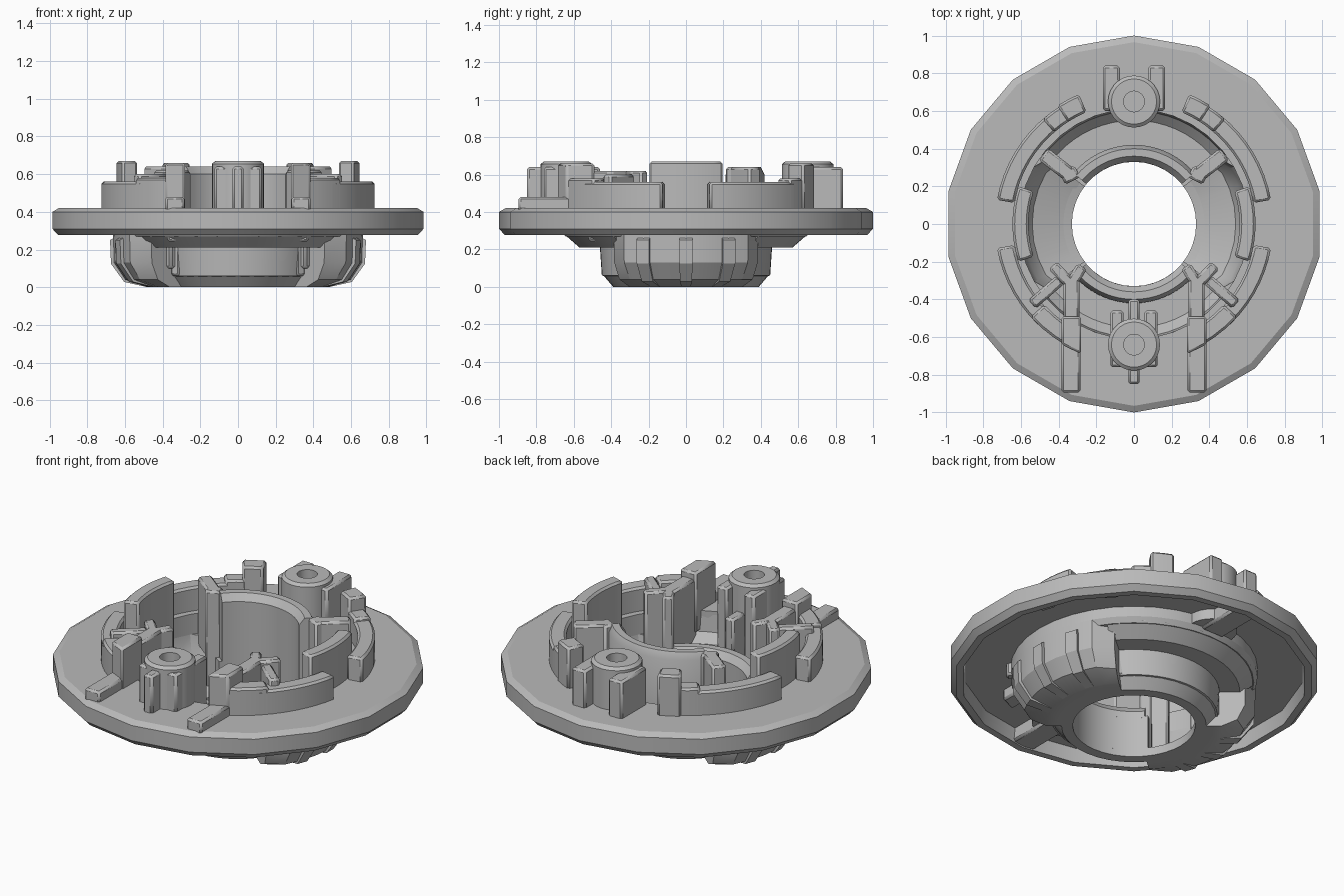
import bpy, bmesh
from math import sin, cos, radians
from mathutils import Vector

cube = bpy.data.objects.get("Cube")
if cube:
    bpy.data.objects.remove(cube, do_unlink=True)

grey = bpy.data.materials.new("plain_grey")
grey.use_nodes = True
grey.diffuse_color = (0.49, 0.49, 0.49, 1)
grey.node_tree.nodes["Principled BSDF"].inputs["Base Color"].default_value = grey.diffuse_color


def finish(name, bm, bevel=0.0):
    bmesh.ops.recalc_face_normals(bm, faces=bm.faces)
    mesh = bpy.data.meshes.new(name)
    bm.to_mesh(mesh)
    bm.free()
    obj = bpy.data.objects.new(name, mesh)
    bpy.context.collection.objects.link(obj)
    mesh.materials.append(grey)
    if bevel:
        mod = obj.modifiers.new("edge_chamfer", "BEVEL")
        mod.width, mod.segments = bevel, 1
        mod.limit_method, mod.angle_limit = "ANGLE", radians(40)
    bpy.ops.object.select_all(action="DESELECT")
    obj.select_set(True)
    bpy.context.view_layer.objects.active = obj
    bpy.ops.object.shade_smooth_by_angle(angle=radians(30))
    return obj


def revolve(name, profile, start=0, end=360, steps=36, centre=(0, 0), bevel=0.0, taper=1.0):
    """Sweep a closed (radius, height) profile; taper pulls the end sections inwards."""
    bm = bmesh.new()
    full = end - start == 360
    rings = []
    for i in range(steps if full else steps + 1):
        a = radians(start + (end - start) * i / steps)
        pull = taper if i in (0, steps) else 1
        ring = []
        for r, z in profile:
            r = 0.45 + (r - 0.45) * pull if r > 0.45 else r
            ring.append(bm.verts.new((centre[0] + r * cos(a), centre[1] + r * sin(a), z)))
        rings.append(ring)
    pairs = list(zip(rings, rings[1:])) + ([(rings[-1], rings[0])] if full else [])
    n = len(profile)
    for p, q in pairs:
        for j in range(n):
            k = (j + 1) % n
            bm.faces.new((p[j], p[k], q[k], q[j]))
    if not full:
        bm.faces.new(rings[0])
        bm.faces.new(rings[-1][::-1])
    return finish(name, bm, bevel)


def wall(name, r0, r1, z0, z1, start, end, steps=8, bevel=0.012):
    return revolve(name, [(r0, z0), (r1, z0), (r1, z1), (r0, z1)], start, end, steps, bevel=bevel)


def prism(name, outline, z0, z1, bevel=0.012):
    bm = bmesh.new()
    low = [bm.verts.new((x, y, z0)) for x, y in outline]
    high = [bm.verts.new((x, y, z1)) for x, y in outline]
    bm.faces.new(low[::-1])
    bm.faces.new(high)
    for i in range(len(low)):
        j = (i + 1) % len(low)
        bm.faces.new((low[i], low[j], high[j], high[i]))
    return finish(name, bm, bevel)


def box(name, x0, x1, y0, y1, z0, z1):
    return prism(name, [(x0, y0), (x1, y0), (x1, y1), (x0, y1)], z0, z1)


def bar(name, a, b, width, z0, z1):
    a, b = Vector(a), Vector(b)
    side = (b - a).normalized().orthogonal() * width / 2
    return prism(name, [a - side, b - side, b + side, a + side], z0, z1)


# Faceted flange with a hollow underside
revolve("flange", [(0.64, 0.42), (0.965, 0.42), (1, 0.4), (1, 0.31), (0.97, 0.278),
                   (0.93, 0.278), (0.92, 0.36), (0.64, 0.36)], 90, 450, 18)

# Bowl rim and bottom ring around the central hole
revolve("bowl_rim", [(0.61, 0.27), (0.645, 0.27), (0.665, 0.3), (0.665, 0.42), (0.61, 0.42)])
revolve("bottom_ring", [(0.33, 0), (0.39, 0), (0.45, 0.07), (0.44, 0.08), (0.33, 0.05)])

# Front and back sectors with their collars
for name, mid, top in (("back", 90, 0.64), ("front", 270, 0.32)):
    revolve(name + "_floor", [(0.33, 0.04), (0.45, 0.06), (0.46, 0.21), (0.57, 0.21), (0.65, 0.28),
                              (0.65, 0.4), (0.61, 0.4), (0.6, 0.3), (0.55, 0.25), (0.33, 0.25)],
            mid - 53, mid + 53, 18)
    revolve(name + "_collar", [(0.33, 0.24), (0.42, 0.24), (0.42, top - 0.04), (0.4, top),
                               (0.36, top), (0.33, top - 0.04)],
            mid - 50, mid + 50, 18)

# Deep side lobes with tapered end walls and raised ribs
outer = [(0.42, 0), (0.48, 0), (0.6, 0.04), (0.66, 0.13), (0.665, 0.3)]
inner = [(0.61, 0.3), (0.59, 0.19), (0.54, 0.12), (0.34, 0.05)]
rib = [(0.48, 0), (0.605, 0.028), (0.675, 0.125), (0.68, 0.25), (0.655, 0.265),
       (0.635, 0.13), (0.585, 0.055), (0.49, 0.025)]
for side, mid in (("left", 0), ("right", 180)):
    revolve(side + "_lobe", [(0.34, 0)] + outer + inner, mid - 40, mid + 40, 8, taper=0.7)
    for end in (-39, 39):
        revolve(side + "_lobe_end", [(0.4, 0.26)] + [(0.45 + (r - 0.45) * 0.7, z) for r, z in outer],
                mid + end - 1, mid + end + 1, 1)
    for tilt in (-20, 0, 20):
        revolve(side + "_lobe_rib", rib, mid + tilt - 3, mid + tilt + 3, 1)
    wall(side + "_tall_wall", 0.56, 0.645, 0.25, 0.67, mid - 18, mid + 18)


# Mirrored parts on top of the flange
for s, side in ((1, "left"), (-1, "right")):
    def arc(name, r0, r1, z0, z1, a, b, steps=8):
        if s < 0:
            a, b = 180 - b, 180 - a
        return wall(side + "_" + name, r0, r1, z0, z1, a, b, steps)

    def slab(name, x0, x1, y0, y1, z0, z1):
        return box(side + "_" + name, min(s * x0, s * x1), max(s * x0, s * x1), y0, y1, z0, z1)

    def strut(name, a, b, width, z0, z1):
        return bar(side + "_" + name, (s * a[0], a[1]), (s * b[0], b[1]), width, z0, z1)

    # Stepped curved walls
    arc("back_arc", 0.645, 0.738, 0.4, 0.56, 10, 52)
    arc("back_arc_step", 0.645, 0.738, 0.4, 0.58, 49, 59, 2)
    arc("back_arc_post", 0.645, 0.748, 0.4, 0.66, 57, 67, 2)
    arc("front_arc", 0.645, 0.738, 0.4, 0.56, -50, -10)
    arc("front_arc_step", 0.64, 0.738, 0.4, 0.58, -61, -42, 3)

    # Front rib, pad and forked brace
    prism(side + "_front_rib", [(s * x, y) for x, y in
                                ((0.28, -0.69), (0.385, -0.64), (0.385, -0.49), (0.28, -0.49))], 0.3, 0.66)
    slab("front_pad", 0.285, 0.385, -0.895, -0.6, 0.4, 0.48)
    slab("brace_trunk", 0.29, 0.375, -0.52, -0.29, 0.24, 0.62)
    strut("brace_inner_fork", (0.335, -0.32), (0.275, -0.225), 0.06, 0.06, 0.62)
    strut("brace_outer_fork", (0.335, -0.32), (0.43, -0.22), 0.06, 0.1, 0.62)
    strut("front_spoke", (0.39, -0.295), (0.54, -0.425), 0.06, 0.29, 0.6)

    # Back collar corners
    strut("collar_corner", (0.3, 0.28), (0.38, 0.24), 0.07, 0.06, 0.64)
    strut("collar_spoke", (0.34, 0.26), (0.48, 0.37), 0.08, 0.23, 0.64)

    # Fins beside the screw bosses
    slab("back_boss_fin", 0.075, 0.165, 0.6, 0.84, 0.37, 0.64)
    slab("front_boss_fin", 0.055, 0.125, -0.76, -0.46, 0.37, 0.64)
    slab("front_boss_foot", 0.055, 0.125, -0.58, -0.46, 0.23, 0.4)

# Screw bosses with recessed sockets and stiffeners below
for end, y, far in (("front", -0.64, -0.94), ("back", 0.65, 0.94)):
    revolve(end + "_boss", [(0.055, 0.3), (0.138, 0.3), (0.138, 0.655), (0.12, 0.67), (0.055, 0.67)],
            steps=28, centre=(0, y))
    revolve(end + "_boss_socket", [(0.001, 0.3), (0.06, 0.3), (0.06, 0.58), (0.001, 0.58)],
            steps=10, centre=(0, y))
    box(end + "_under_bar", -0.075, 0.075, min(y, far), max(y, far), 0.285, 0.38)
box("front_boss_rib", -0.03, 0.03, -0.85, -0.7, 0.4, 0.64)
box("front_collar_rib", -0.03, 0.03, -0.54, -0.4, 0.24, 0.5)

# Small clips inside the underside rim
for angle in (18, 42):
    wall("rim_clip", 0.86, 0.95, 0.3, 0.38, angle - 3, angle + 3, 2)
